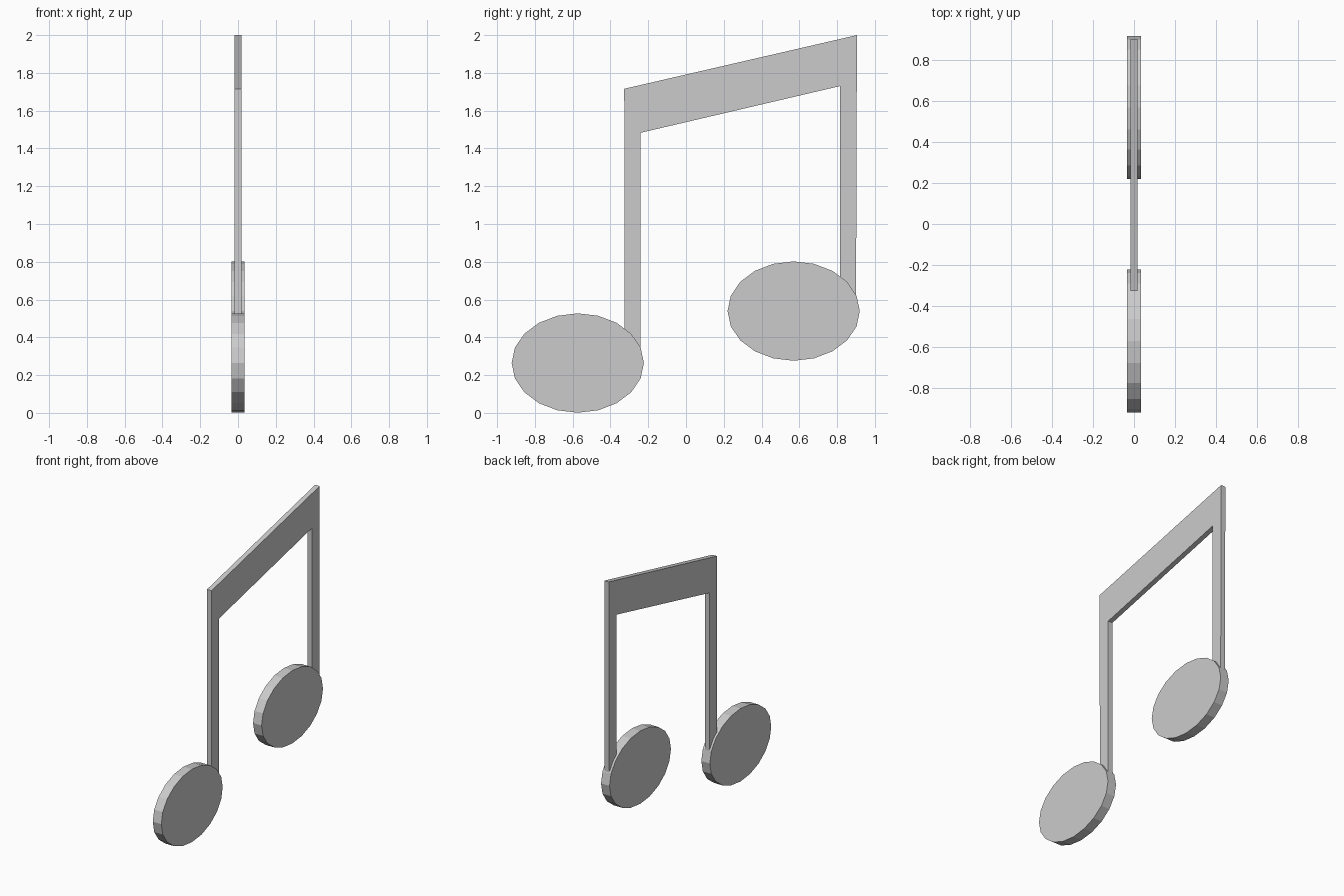
import bpy, bmesh, math

if "Cube" in bpy.data.objects:
    bpy.data.objects.remove(bpy.data.objects["Cube"])


def slab(name, outline, half_thickness):
    """Extrude a (y, z) outline symmetrically along x."""
    bm = bmesh.new()
    face = bm.faces.new([bm.verts.new((-half_thickness, y, z)) for y, z in outline])
    side = bmesh.ops.extrude_face_region(bm, geom=[face])["geom"]
    verts = [v for v in side if isinstance(v, bmesh.types.BMVert)]
    bmesh.ops.translate(bm, verts=verts, vec=(2 * half_thickness, 0, 0))
    bmesh.ops.recalc_face_normals(bm, faces=bm.faces)
    mesh = bpy.data.meshes.new(name)
    bm.to_mesh(mesh)
    bm.free()
    obj = bpy.data.objects.new(name, mesh)
    bpy.context.collection.objects.link(obj)
    return obj


def ellipse(cy, cz, ry=0.35, rz=0.263, sides=20):
    angles = [2 * math.pi * i / sides for i in range(sides)]
    return [(cy + ry * math.cos(a), cz + rz * math.sin(a)) for a in angles]


# Oval note heads
slab("low_note_head", ellipse(-0.573, 0.264), 0.034)
slab("high_note_head", ellipse(0.57, 0.539), 0.034)

# Two stems joined by the slanted beam; the stem ends sit inside the heads
slab("stems_and_beam", [
    (-0.325, 0.27), (-0.24, 0.27), (-0.24, 1.483), (0.815, 1.73),
    (0.815, 0.54), (0.9, 0.54), (0.905, 2.0), (-0.327, 1.716),
], 0.018)
